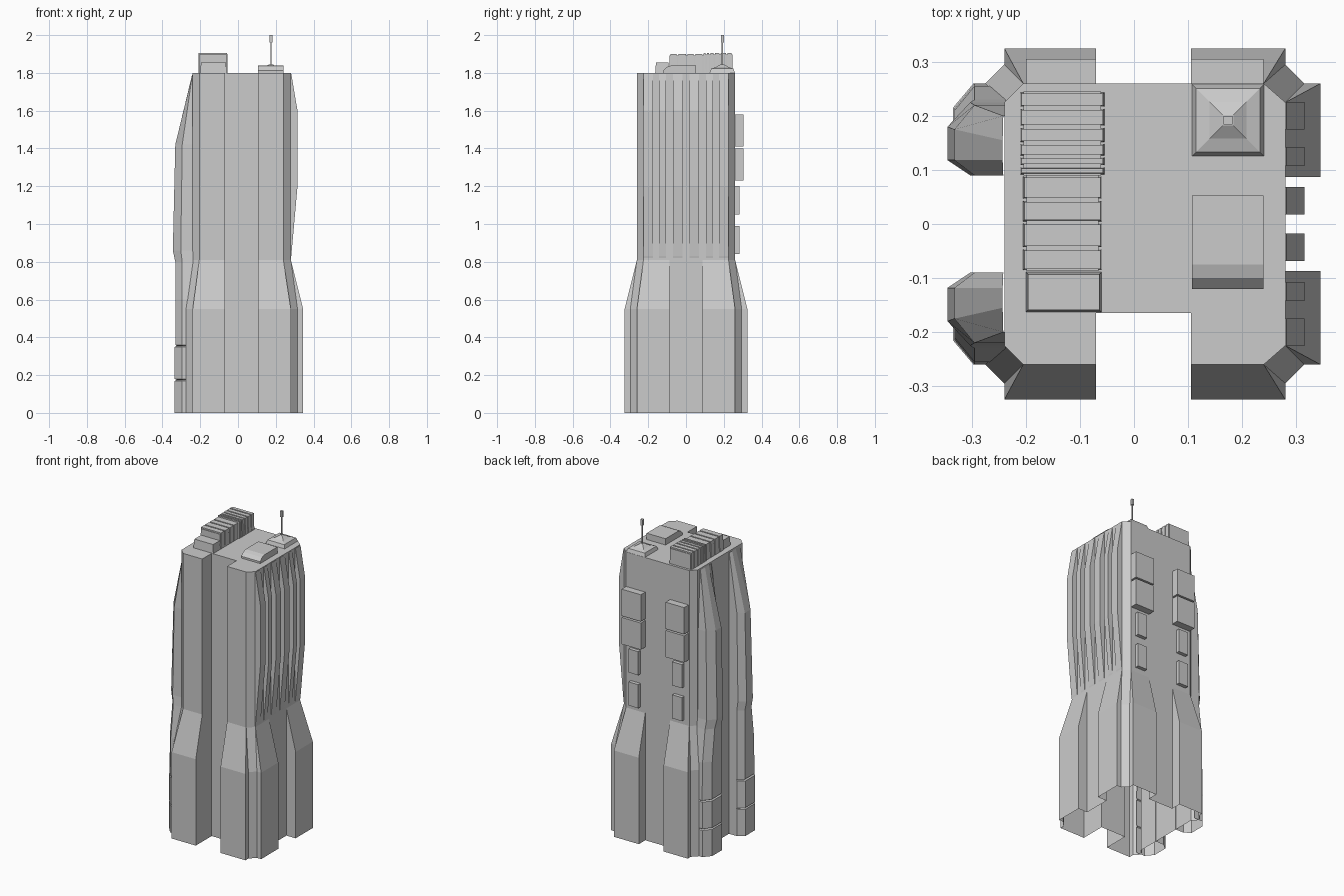
import bpy, bmesh


def finish(name, bm):
    bmesh.ops.remove_doubles(bm, verts=bm.verts, dist=0.0001)
    bmesh.ops.recalc_face_normals(bm, faces=bm.faces)
    me = bpy.data.meshes.new(name)
    bm.to_mesh(me)
    bm.free()
    ob = bpy.data.objects.new(name, me)
    bpy.context.collection.objects.link(ob)
    return ob


def loft(name, rings, bottom=True, top=True, closed=True):
    bm = bmesh.new()
    rows = [[bm.verts.new(p) for p in r] for r in rings]
    n = len(rows[0])
    for a, b in zip(rows, rows[1:]):
        for i in range(n if closed else n - 1):
            j = (i + 1) % n
            bm.faces.new((a[i], a[j], b[j], b[i]))
    if bottom:
        bm.faces.new(rows[0][::-1])
    if top:
        bm.faces.new(rows[-1])
    return finish(name, bm)


def rect(x0, x1, y0, y1, z):
    return [(x0, y0, z), (x1, y0, z), (x1, y1, z), (x0, y1, z)]


def box(name, x0, x1, y0, y1, z0, z1, inset=0.0):
    i = inset
    return loft(name, [rect(x0, x1, y0, y1, z0),
                       rect(x0 + i, x1 - i, y0 + i, y1 - i, z1)])


def extrude_y(name, profile, y0, y1):
    return loft(name, [[(x, y, z) for x, z in profile] for y in (y0, y1)])


# Tower shell: flared buttressed foot blending into a notched, chamfered shaft
def ring(right, left, z):
    mir = lambda pts: [(x, -y) for x, y in reversed(pts)]
    notch_r, notch_l = [(0.105, -0.165)], [(-0.07, -0.165)]
    pts = (notch_r + right + mir(right) + [(0.105, 0.26), (-0.07, 0.26)]
           + [(x, -y) for x, y in left] + list(reversed(left)) + notch_l)
    return [(x, y, z) for x, y in pts]


foot_r = [(0.105, -0.325), (0.28, -0.325), (0.28, -0.295), (0.315, -0.26),
          (0.345, -0.26), (0.345, -0.087), (0.28, -0.087)]
foot_l = [(-0.07, -0.325), (-0.24, -0.325), (-0.24, -0.295),
          (-0.275, -0.26), (-0.24, -0.225)]
shaft_r = [(0.105, -0.26), (0.24, -0.26), (0.24, -0.26), (0.28, -0.225),
           (0.28, -0.225), (0.28, -0.087), (0.28, -0.087)]
shaft_l = [(-0.07, -0.26), (-0.205, -0.26), (-0.205, -0.26),
           (-0.24, -0.225), (-0.24, -0.225)]
loft("tower_shell", [ring(foot_r, foot_l, 0), ring(foot_r, foot_l, 0.55),
                     ring(shaft_r, shaft_l, 0.81), ring(shaft_r, shaft_l, 1.8)],
     bottom=False)

# Faceted columns up the left side, with two shallow grooves near the foot
column = [(0, 0.095, 0.26), (0.17, 0.095, 0.26), (0.175, 0.085, 0.255),
          (0.18, 0.095, 0.26), (0.35, 0.095, 0.26), (0.355, 0.085, 0.255),
          (0.36, 0.092, 0.26), (0.6, 0.092, 0.255), (0.8, 0.092, 0.23),
          (0.86, 0.105, 0.225), (1.42, 0.092, 0.22), (1.79, 0.003, 0.2)]
for side, s in (("front", -1), ("back", 1)):
    rings = []
    for z, d, yo in column:
        m = -0.24 - 0.6 * d
        rings.append([(x, s * y, z) for x, y in (
            (-0.238, 0.09), (m, 0.09), (-0.24 - d, 0.118),
            (-0.24 - d, yo - 0.045), (m, yo), (-0.238, yo))])
    loft(side + "_left_column", rings, bottom=False, top=False, closed=False)

# Bowed vertical fins on the right side
fin = [(0.278, 0.81), (0.282, 0.83), (0.315, 1.2), (0.315, 1.6),
       (0.282, 1.795), (0.278, 1.795)]
for a, b in ((0.018, 0.068), (0.107, 0.142), (0.175, 0.226)):
    extrude_y("front_fin", fin, -b, -a)
    extrude_y("back_fin", fin, a, b)

# Panels on the back
for x0, x1 in ((-0.2, -0.07), (0.105, 0.24)):
    c = (x0 + x1) / 2
    for z0, z1 in ((1.23, 1.4), (1.41, 1.58)):
        box("large_back_panel", x0, x1, 0.258, 0.305, z0, z1)
    for z0, z1 in ((0.84, 0.99), (1.05, 1.2)):
        box("small_back_panel", c - 0.034, c + 0.034, 0.258, 0.283, z0, z1)

# Roof plant: rows of slabs stepping down to a low box
tall = [0.09, 0.107, 0.125, 0.15, 0.18, 0.215, 0.245]
mid = [-0.087, -0.045, 0.003, 0.045, 0.09]
for edges, x0, x1, top in ((tall, -0.21, -0.055, 1.905), (mid, -0.205, -0.06, 1.9)):
    for a, b in zip(edges, edges[1:]):
        box("plant_slab", x0, x1, a + 0.002, b - 0.002, 1.799, top, 0.002)
    box("plant_core", x0 + 0.006, x1 - 0.006, edges[0], edges[-1], 1.799, top - 0.008)
box("low_plant_box", -0.2, -0.06, -0.163, -0.089, 1.799, 1.855, 0.004)

# Ramped roof hood
hood = [(-0.12, 1.799), (-0.12, 1.812), (-0.1, 1.832), (-0.075, 1.84),
        (0.053, 1.84), (0.053, 1.799)]
loft("roof_hood", [[(x, y, z) for y, z in hood] for x in (0.107, 0.24)])

# Stepped antenna base, mast and tip
box("antenna_base", 0.107, 0.241, 0.125, 0.259, 1.799, 1.822, 0.008)
box("antenna_plinth", 0.115, 0.233, 0.133, 0.251, 1.822, 1.83, 0.025)
box("antenna_cap", 0.14, 0.208, 0.158, 0.226, 1.83, 1.845, 0.024)
box("antenna_mast", 0.171, 0.177, 0.189, 0.195, 1.84, 1.965)
box("antenna_tip", 0.166, 0.182, 0.184, 0.2, 1.962, 2.0)
